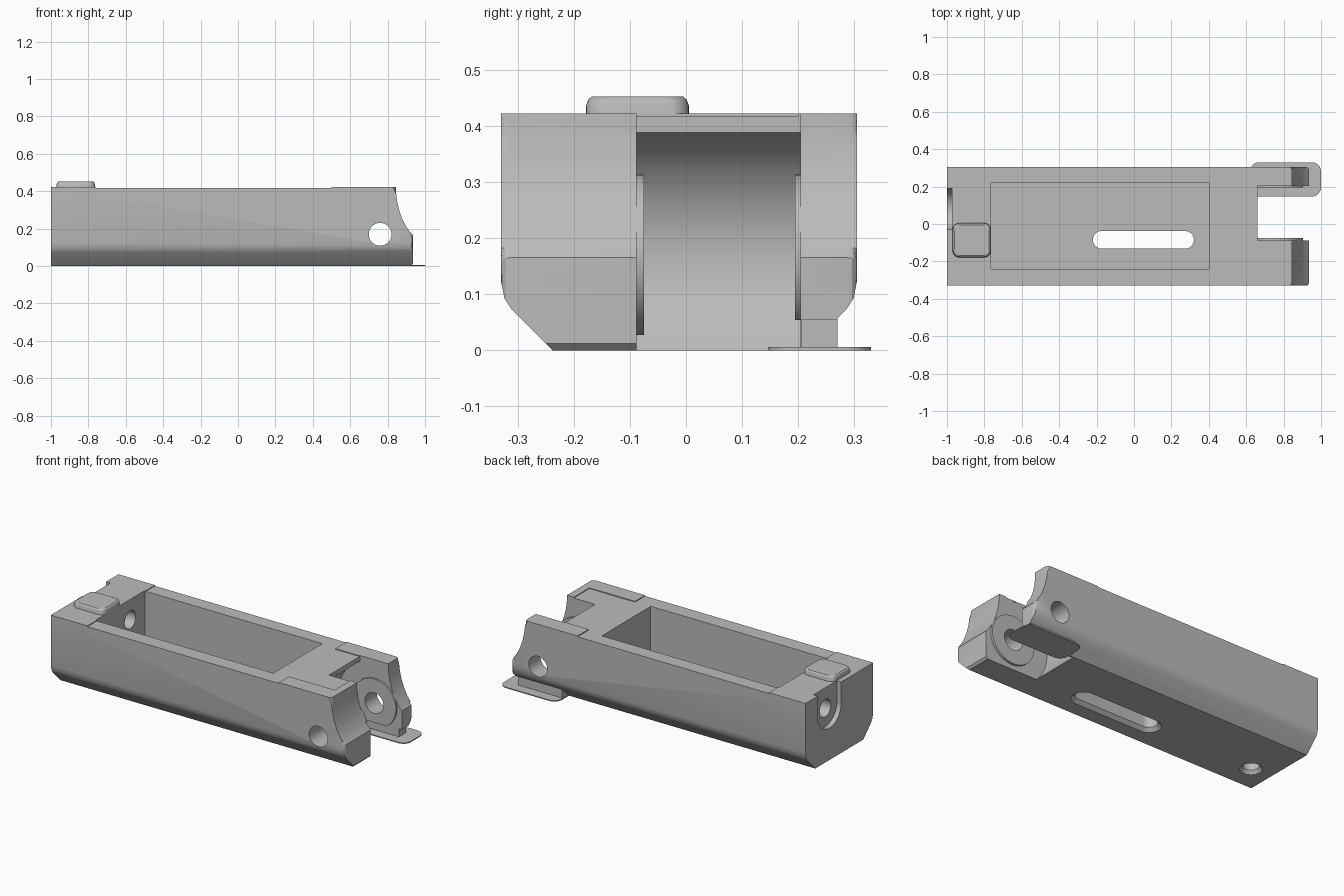
import bpy, bmesh
from math import pi, sin, cos, radians
from mathutils import Vector

old = bpy.data.objects.get("Cube")
if old:
    bpy.data.objects.remove(old, do_unlink=True)

grey = bpy.data.materials.new("plain grey")
grey.use_nodes = True
grey.diffuse_color = (0.5, 0.5, 0.5, 1)
grey.node_tree.nodes["Principled BSDF"].inputs["Base Color"].default_value = (0.5, 0.5, 0.5, 1)


def finish(name, bm):
    bmesh.ops.recalc_face_normals(bm, faces=bm.faces)
    mesh = bpy.data.meshes.new(name)
    bm.to_mesh(mesh)
    bm.free()
    mesh.materials.append(grey)
    ob = bpy.data.objects.new(name, mesh)
    bpy.context.collection.objects.link(ob)
    return ob


def place(p, axis, d):
    """Put a 2D point at depth d along an axis."""
    return {"x": (d, p[0], p[1]), "y": (p[0], d, p[1]), "z": (p[0], p[1], d)}[axis]


def loft_mesh(axis, rings):
    """Closed solid through (depth, outline) rings."""
    bm = bmesh.new()
    loops = [[bm.verts.new(place(p, axis, d)) for p in pts] for d, pts in rings]
    for a, b in zip(loops, loops[1:]):
        for i in range(len(a)):
            j = (i + 1) % len(a)
            bm.faces.new((a[i], a[j], b[j], b[i]))
    bm.faces.new(loops[0])
    bm.faces.new(loops[-1])
    return bm


def loft(name, axis, rings):
    return finish(name, loft_mesh(axis, rings))


def prism(name, axis, pts, lo, hi):
    return loft(name, axis, [(lo, pts), (hi, pts)])


def rounded(x0, x1, y0, y1, r=0.0, steps=8):
    """Rectangle outline with round corners; a full radius gives a slot or circle."""
    if r == 0:
        return [(x0, y0), (x1, y0), (x1, y1), (x0, y1)]
    pts = []
    corners = [(x1 - r, y1 - r), (x0 + r, y1 - r), (x0 + r, y0 + r), (x1 - r, y0 + r)]
    for k, (cx, cy) in enumerate(corners):
        for i in range(steps + 1):
            a = (k + i / steps) * pi / 2
            pts.append((cx + r * cos(a), cy + r * sin(a)))
    return pts


def circle(cx, cy, r, n=48):
    return [(cx + r * cos(2 * pi * i / n), cy + r * sin(2 * pi * i / n)) for i in range(n)]


def combine(ob, tool, op="DIFFERENCE"):
    mod = ob.modifiers.new("cut", "BOOLEAN")
    mod.operation, mod.solver, mod.object = op, "EXACT", tool
    bpy.context.view_layer.objects.active = ob
    bpy.ops.object.modifier_apply(modifier=mod.name)
    bpy.data.objects.remove(tool, do_unlink=True)


FRONT, BACK, TOP = -0.33, 0.305, 0.422
PIN = (0.76, 0.17)

# Body: side profile with the scooped nose
nose = [(0.845, TOP), (0.846, 0.385), (0.852, 0.34), (0.863, 0.295), (0.879, 0.25),
        (0.9, 0.21), (0.92, 0.182), (0.935, 0.165), (0.935, 0.012), (0.923, 0)]
bm = loft_mesh("y", [(y, [(-1, 0), (-1, TOP)] + nose) for y in (FRONT, BACK)])
edges = [e for e in bm.edges if all(v.co.x > 0.84 and v.co.z > 0.01 for v in e.verts)
         and abs(e.verts[0].co.y - e.verts[1].co.y) < 0.01]
bmesh.ops.bevel(bm, geom=edges, offset=0.018, segments=3, profile=0.5, affect="EDGES")

# Lower chamfers with softened shoulders
for side, y in ((-1, FRONT), (1, BACK)):
    for deg, inset, z in ((45, 0, 0.092), (22, 0, 0.107), (11, 0, 0.125), (33, 0.0115, 0.0845)):
        a = radians(deg)
        bmesh.ops.bisect_plane(bm, geom=bm.verts[:] + bm.edges[:] + bm.faces[:],
                               plane_co=(0, y - side * inset, z),
                               plane_no=Vector((0, side * cos(a), -sin(a))), clear_outer=True)
        bmesh.ops.holes_fill(bm, edges=[e for e in bm.edges if e.is_boundary])
body = finish("body", bm)

# Shallow steps in the top face
combine(body, prism("c", "z", rounded(-0.76, 0.5, -0.5, 0.5), TOP - 0.005, 0.6))
combine(body, prism("c", "z", rounded(0.4, 0.8, -0.235, 0.2), TOP - 0.005, 0.6))

# Main pocket, and the floor slot with its flared mouth
combine(body, prism("c", "z", rounded(-0.765, 0.4, -0.24, 0.22), 0.15, 0.6))


def slot(g):
    return rounded(-0.22 - g, 0.32 + g, -0.132 - g, -0.037 + g, 0.0474 + g)


combine(body, loft("c", "z", [(-0.01, slot(0.03)), (0.02, slot(0)), (0.2, slot(0))]))

# Hinge gap: open front and hollow round rear
combine(body, prism("c", "z", rounded(0.66, 1.2, -0.088, 0.204), -0.1, 0.6))
combine(body, prism("c", "y", circle(*PIN, 0.24, 72), -0.0885, 0.2045))

# Raised hinge rings on the inner lug faces
for lo, hi in ((-0.12, -0.075), (0.194, 0.23)):
    combine(body, prism("c", "y", circle(*PIN, 0.143, 64), lo, hi), "UNION")

# Relief beneath the rear lug
combine(body, prism("c", "z", rounded(0.63, 1.2, 0.15, 0.5), -0.1, 0.054))

# Hinge pin hole
combine(body, prism("c", "y", circle(*PIN, 0.061), -0.5, 0.5))

# End recess with a round bottom, and the hole through the end wall
recess = rounded(-0.03, 0.19, 0.19, 0.7, 0.1099, 12)
combine(body, prism("c", "x", recess, -1.1, -0.972))
combine(body, prism("c", "x", circle(0.08, 0.3, 0.052), -1.1, -0.7))

# Button bore in the underside
bore = [(d, circle(-0.87, -0.085, r)) for d, r in ((-0.01, 0.068), (0.02, 0.045), (0.2, 0.045))]
combine(body, loft("c", "z", bore))


# Button on the top face
def button(g):
    return rounded(-0.97 + g, -0.765 - g, -0.178 + g, 0.005 - g, 0.035)


parts = [body, loft("top_button", "z", [(0.40, button(0)), (0.436, button(0)),
                                         (0.447, button(0.004)), (0.452, button(0.01))])]

# Flat foot plate and its stem
parts.append(prism("foot_plate", "z", rounded(0.62, 1, 0.147, 0.33, 0.05), 0, 0.006))
parts.append(prism("foot_stem", "z", rounded(0.625, 0.915, 0.205, 0.27), 0.003, 0.06))

for ob in bpy.context.selected_objects:
    ob.select_set(False)
for ob in parts:
    ob.select_set(True)
bpy.context.view_layer.objects.active = body
bpy.ops.object.shade_smooth_by_angle(angle=radians(28))
